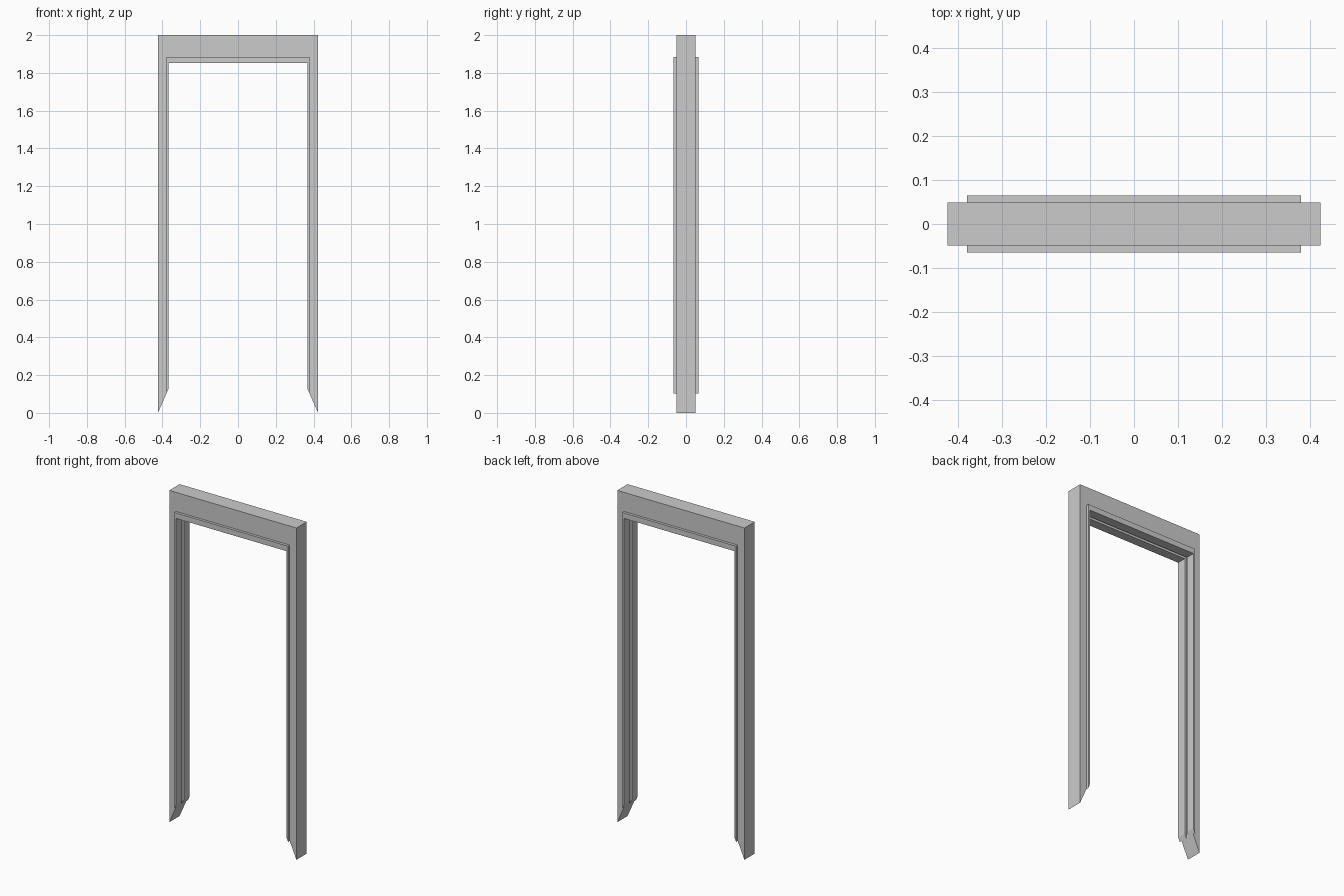
import bpy, bmesh

if "Cube" in bpy.data.objects:
    bpy.data.objects.remove(bpy.data.objects["Cube"])

# Nested outlines of the doorway: (half width, foot height, head height)
OUTER = (0.424, 0.0, 2.0)
REBATE = (0.379, 0.102, 1.885)
INNER = (0.368, 0.128, 1.852)


def arch(name, outside, inside, y0, y1):
    """Sweep a rectangular section up one leg, across the head and down."""
    bm = bmesh.new()
    rings = []
    for side, level in ((-1, 1), (-1, 2), (1, 2), (1, 1)):
        section = ((outside, y0), (outside, y1), (inside, y1), (inside, y0))
        rings.append([bm.verts.new((side * o[0], y, o[level])) for o, y in section])
    for a, b in zip(rings, rings[1:]):
        for i in range(4):
            j = (i + 1) % 4
            bm.faces.new((a[i], a[j], b[j], b[i]))
    # Mitred feet
    bm.faces.new(rings[0])
    bm.faces.new(rings[-1])
    bmesh.ops.recalc_face_normals(bm, faces=bm.faces)
    mesh = bpy.data.meshes.new(name)
    bm.to_mesh(mesh)
    bm.free()
    obj = bpy.data.objects.new(name, mesh)
    bpy.context.collection.objects.link(obj)
    return obj


# Main frame, then two lining strips with a narrow groove between them
arch("door_frame", OUTER, REBATE, -0.049, 0.049)
arch("front_lining_strip", REBATE, INNER, -0.065, -0.009)
arch("back_lining_strip", REBATE, INNER, 0.009, 0.065)
